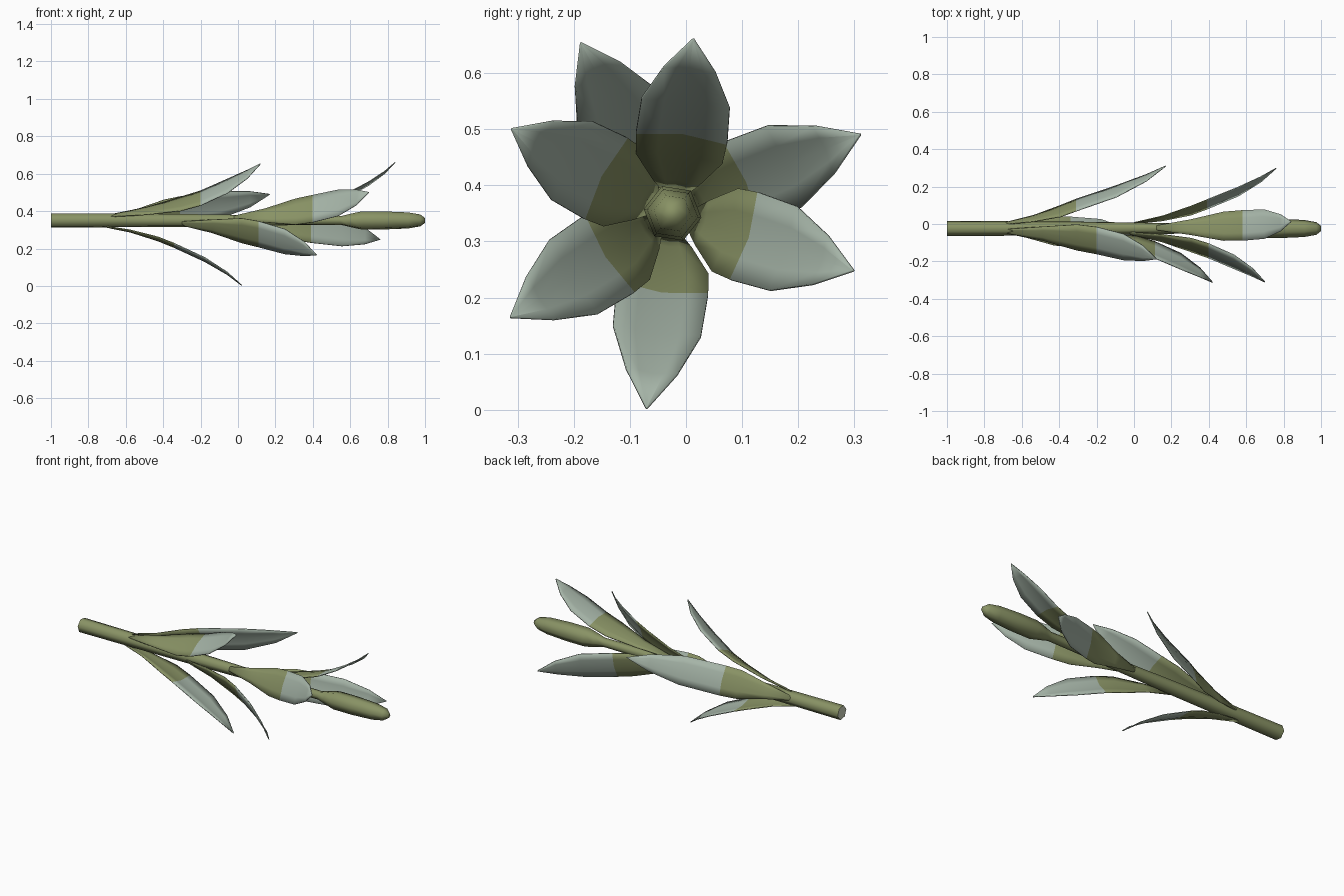
import bpy, bmesh, math
from mathutils import Vector

cube = bpy.data.objects.get("Cube")
if cube:
    bpy.data.objects.remove(cube, do_unlink=True)

AXIS = Vector((0, -0.024, 0.35))


def material(name, rgb):
    mat = bpy.data.materials.new(name)
    mat.use_nodes = True
    mat.diffuse_color = (*rgb, 1)
    mat.node_tree.nodes["Principled BSDF"].inputs["Base Color"].default_value = (*rgb, 1)
    return mat


olive = material("olive_green", (0.25, 0.29, 0.13))
glaucous = material("pale_grey_green", (0.38, 0.46, 0.39))
cream = material("cut_end_cream", (0.62, 0.66, 0.52))


def finish(bm, name, mats):
    bmesh.ops.recalc_face_normals(bm, faces=bm.faces)
    mesh = bpy.data.meshes.new(name)
    bm.to_mesh(mesh)
    bm.free()
    for mat in mats:
        mesh.materials.append(mat)
    obj = bpy.data.objects.new(name, mesh)
    bpy.context.collection.objects.link(obj)
    return obj


def skin(bm, rows, closed):
    """Join neighbouring rows of vertices with quads."""
    faces = []
    for a, b in zip(rows, rows[1:]):
        n = len(a)
        for i in range(n if closed else n - 1):
            j = (i + 1) % n
            faces.append(bm.faces.new((a[i], a[j], b[j], b[i])))
    return faces


def lathe(name, profile, sides=6):
    """Six-sided rod along x from (x, radius) pairs, capped at both ends."""
    bm = bmesh.new()
    rows = []
    for x, r in profile:
        ring = []
        for k in range(sides):
            a = math.tau * k / sides - 0.15
            ring.append(bm.verts.new(AXIS + Vector((x, r * math.cos(a), r * math.sin(a)))))
        rows.append(ring)
    for f in skin(bm, rows, True):
        f.smooth = True
    bm.faces.new(rows[0]).material_index = 1
    bm.faces.new(rows[-1]).smooth = True
    return finish(bm, name, (olive, cream))


# Stem and closed bud at its tip
lathe("stem_and_bud", [(-1, 0.041), (-0.3, 0.037), (0.3, 0.027), (0.55, 0.025), (0.6, 0.038),
                       (0.66, 0.052), (0.78, 0.052), (0.91, 0.046), (0.975, 0.034), (1, 0.014)])


def leaf(name, tip, x_base, x_band):
    """Cupped leaf that leaves the stem at x_base and changes colour at x_band."""
    tip = Vector(tip)
    out = tip - AXIS
    out.x = 0
    reach = out.length
    out.normalize()
    side = Vector((1, 0, 0)).cross(out)
    low, high = x_band - x_base, tip.x - x_band
    # x, distance from the axis, half width
    stations = [(x_base, 0.03, 0.012),
                (x_base + 0.4 * low, 0.06, 0.042),
                (x_base + 0.78 * low, 0.105, 0.078),
                (x_band, 0.14, 0.082),
                (x_band + 0.45 * high, 0.14 + 0.36 * (reach - 0.14), 0.079),
                (x_band + 0.78 * high, 0.14 + 0.7 * (reach - 0.14), 0.046),
                (tip.x, reach, 0.001)]
    bm = bmesh.new()
    rows = []
    for x, r, w in stations:
        row = []
        for s in (-1, -0.5, 0, 0.5, 1):
            cup = 0.12 * w * (0.5 - abs(s))
            row.append(bm.verts.new(AXIS + Vector((x, 0, 0)) + out * (r + cup) + side * (w * s)))
        rows.append(row)
    for f in skin(bm, rows, False):
        f.smooth = True
        f.material_index = int(f.calc_center_median().x > x_band)
    obj = finish(bm, name, (olive, glaucous))
    solid = obj.modifiers.new("thickness", "SOLIDIFY")
    solid.thickness = 0.005
    solid.offset = 0


# Seven leaves spiralling up the stem: tip, base x, colour change x
leaf("lower_bottom_leaf", (0.02, -0.07, 0.003), -0.73, -0.34)
leaf("lower_top_leaf", (0.12, -0.187, 0.653), -0.68, -0.2)
leaf("lower_back_leaf", (0.17, 0.31, 0.49), -0.69, -0.31)
leaf("middle_front_leaf", (0.42, -0.312, 0.165), -0.3, 0.11)
leaf("upper_front_leaf", (0.70, -0.31, 0.50), -0.02, 0.4)
leaf("upper_back_leaf", (0.76, 0.298, 0.248), 0, 0.39)
leaf("upper_top_leaf", (0.84, 0.013, 0.66), 0.12, 0.58)
